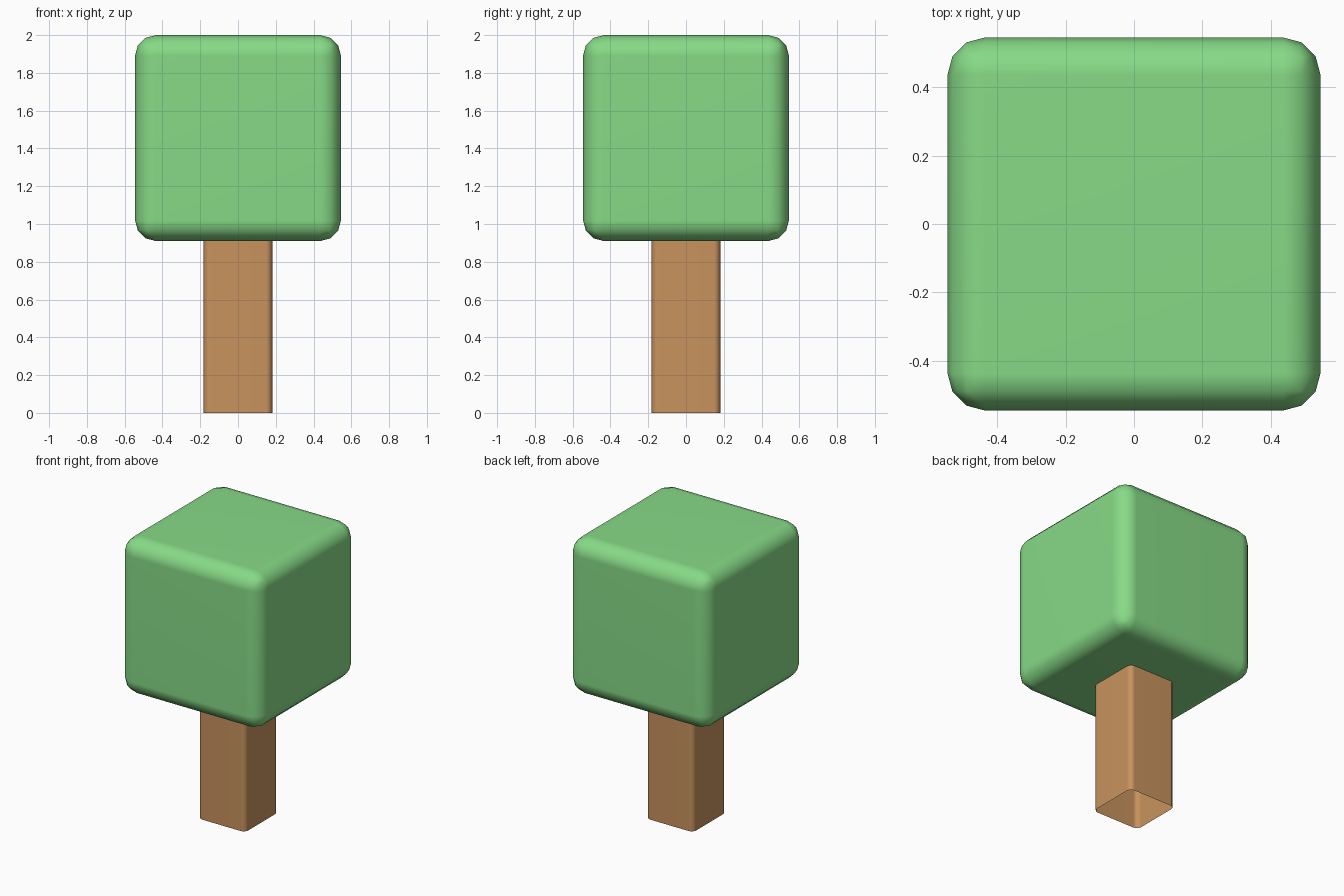
import bpy, bmesh
from mathutils import Matrix

if "Cube" in bpy.data.objects:
    bpy.data.objects.remove(bpy.data.objects["Cube"])


def material(name, rgb):
    m = bpy.data.materials.new(name)
    m.diffuse_color = (*rgb, 1)
    m.use_nodes = True
    m.node_tree.nodes["Principled BSDF"].inputs["Base Color"].default_value = m.diffuse_color
    return m


def rounded_box(name, half, z0, z1, radius, mat, open_ends=False):
    """Square box with rounded edges; open_ends leaves a hollow tube."""
    bm = bmesh.new()
    size = Matrix.Diagonal((2 * half, 2 * half, z1 - z0, 1))
    bmesh.ops.create_cube(bm, size=1, matrix=Matrix.Translation((0, 0, (z0 + z1) / 2)) @ size)
    edges = bm.edges[:]
    if open_ends:
        edges = [e for e in edges if abs(e.verts[0].co.z - e.verts[1].co.z) > 0.01]
    bmesh.ops.bevel(bm, geom=edges, offset=radius, segments=3, profile=0.5, affect='EDGES')
    if open_ends:
        bm.normal_update()
        caps = [f for f in bm.faces if abs(f.normal.z) > 0.9]
        bmesh.ops.delete(bm, geom=caps, context='FACES')
    for f in bm.faces:
        f.smooth = True
    me = bpy.data.meshes.new(name)
    bm.to_mesh(me)
    bm.free()
    me.materials.append(mat)
    ob = bpy.data.objects.new(name, me)
    bpy.context.collection.objects.link(ob)
    # Keep the large sides flat and the edges soft
    wn = ob.modifiers.new("weighted_normals", 'WEIGHTED_NORMAL')
    wn.keep_sharp = True
    return ob


leaf_green = material("leaf_green", (0.242, 0.701, 0.242))
bark_brown = material("bark_brown", (0.578, 0.292, 0.112))

# Leafy block
rounded_box("canopy", 0.545, 0.91, 2.0, 0.109, leaf_green)
# Hollow trunk
rounded_box("trunk", 0.182, 0.0, 0.912, 0.034, bark_brown, open_ends=True)
